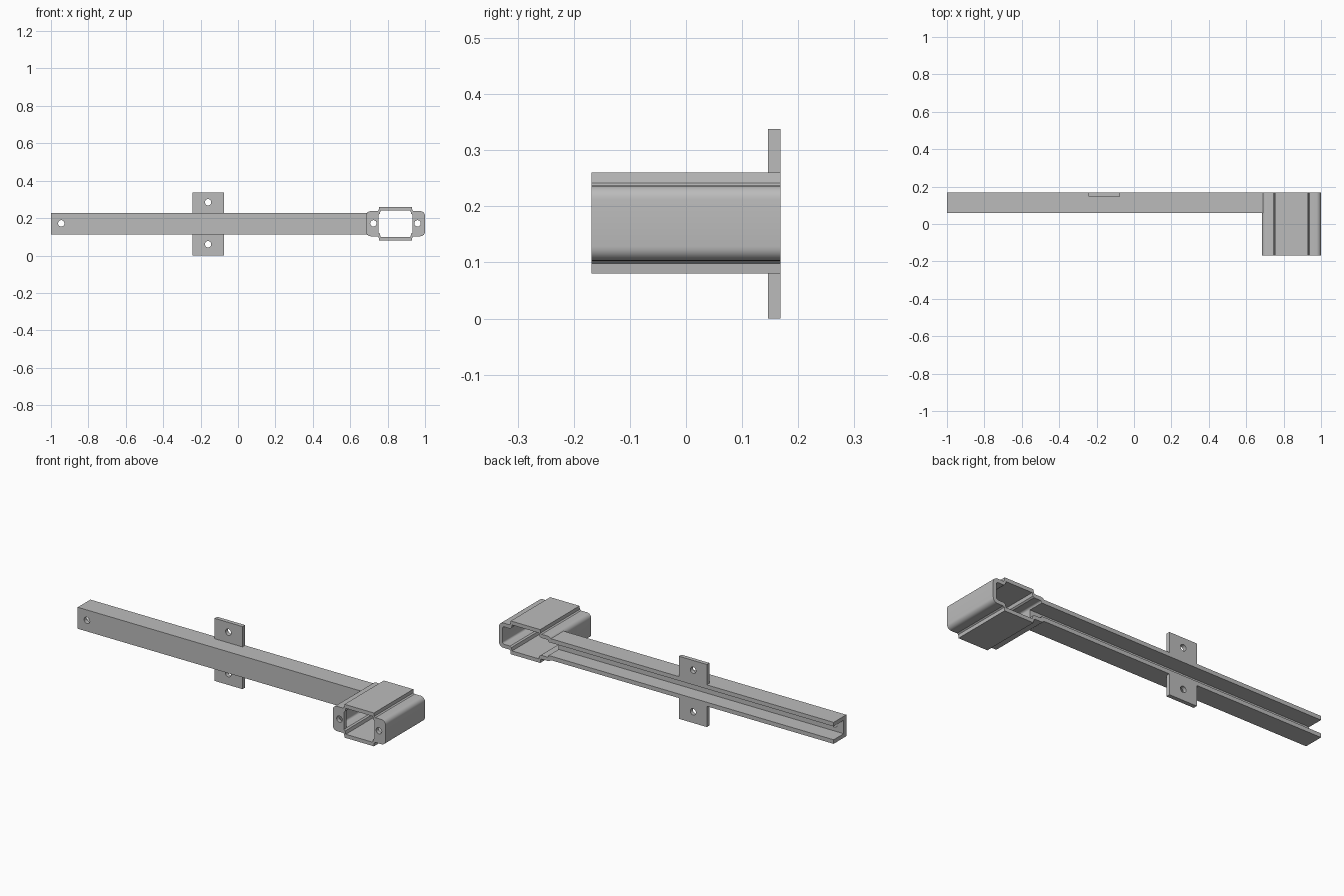
import bpy, bmesh, math
from mathutils import Matrix

old = bpy.data.objects.get("Cube")
if old:
    bpy.data.objects.remove(old, do_unlink=True)

steel = bpy.data.materials.new("grey steel")
steel.use_nodes = True
grey = (0.5, 0.5, 0.5, 1)
steel.diffuse_color = grey
steel.node_tree.nodes["Principled BSDF"].inputs["Base Color"].default_value = grey

MID = 0.17       # height of the rail axis
BACK = 0.168     # back plane; the front plane is -BACK
T = 0.022        # sheet thickness
HEAD = 0.842     # head centre in x


def finish(name, bm):
    bmesh.ops.recalc_face_normals(bm, faces=bm.faces)
    mesh = bpy.data.meshes.new(name)
    bm.to_mesh(mesh)
    bm.free()
    mesh.materials.append(steel)
    ob = bpy.data.objects.new(name, mesh)
    bpy.context.collection.objects.link(ob)
    return ob


def box(name, x0, x1, y0, y1, z0, z1):
    bm = bmesh.new()
    bmesh.ops.create_cube(bm, size=1)
    bmesh.ops.scale(bm, vec=(x1 - x0, y1 - y0, z1 - z0), verts=bm.verts)
    bmesh.ops.translate(bm, vec=((x0 + x1) / 2, (y0 + y1) / 2, (z0 + z1) / 2), verts=bm.verts)
    return finish(name, bm)


def cut(ob, cutter):
    cutter.hide_render = True
    mod = ob.modifiers.new("cut", "BOOLEAN")
    mod.object = cutter
    mod.solver = "EXACT"
    bpy.context.view_layer.objects.active = ob
    bpy.ops.object.modifier_apply(modifier=mod.name)
    bpy.data.objects.remove(cutter, do_unlink=True)


def drill(ob, x, y, z):
    bm = bmesh.new()
    bmesh.ops.create_cone(bm, cap_ends=True, segments=24, radius1=0.017, radius2=0.017,
                          depth=0.08, matrix=Matrix.Rotation(math.pi / 2, 4, "X"))
    bmesh.ops.translate(bm, vec=(x, y, z), verts=bm.verts)
    cut(ob, finish("drill", bm))


def smooth(ob):
    bpy.ops.object.select_all(action="DESELECT")
    ob.select_set(True)
    bpy.context.view_layer.objects.active = ob
    bpy.ops.object.shade_smooth_by_angle(angle=math.radians(35))


# Rail: channel open at the back
rail = box("channel_rail", -1, 0.7, 0.06, BACK, MID - 0.058, MID + 0.058)
cut(rail, box("rail_slot", -1.1, 0.8, 0.06 + T, 0.3, MID - 0.036, MID + 0.036))
drill(rail, -0.945, 0.06, 0.172)
smooth(rail)

# Mounting tabs above and below the rail
for name, z0, z1, hole in (("lower_tab", 0, 0.115, 0.06), ("upper_tab", 0.225, 0.338, 0.285)):
    tab = box(name, -0.242, -0.075, BACK - T, BACK, z0, z1)
    drill(tab, -0.16, BACK, hole)
    smooth(tab)


# Head sleeve: hollow stepped profile run from front to back
def profile(cx, cz, r, step):
    quarter = [(cx + r * math.cos(a), cz + r * math.sin(a))
               for a in (math.pi / 2 * i / 6 for i in range(7))] + step
    half = quarter + [(-x, z) for x, z in reversed(quarter)]
    return half + [(-x, -z) for x, z in half]


outer = profile(0.133, 0.042, 0.025, [(0.097, 0.067), (0.09, 0.072), (0.088, 0.09)])
inner = profile(0.127, 0.036, 0.011, [(0.092, 0.047), (0.084, 0.053), (0.08, 0.07)])
bm = bmesh.new()
rings = [[bm.verts.new((HEAD + x, y, MID + z)) for x, z in loop]
         for loop, y in ((outer, -BACK), (outer, BACK), (inner, BACK), (inner, -BACK))]
n = len(outer)
for k in range(4):
    a, b = rings[k], rings[(k + 1) % 4]
    for i in range(n):
        j = (i + 1) % n
        bm.faces.new((a[i], a[j], b[j], b[i]))
sleeve = finish("head_sleeve", bm)
cut(sleeve, box("rail_opening", 0.66, 0.72, 0.06 + T, 0.2, MID - 0.036, MID + 0.036))
smooth(sleeve)

# Drilled caps closing the front of both head sides
for name, side in (("right_front_cap", -1), ("left_front_cap", 1)):
    xs = sorted((HEAD + side * 0.091, HEAD + side * 0.147))
    cap = box(name, xs[0], xs[1], -BACK, -BACK + T, MID - 0.06, MID + 0.06)
    drill(cap, HEAD + side * 0.118, -BACK, 0.172)
    smooth(cap)
